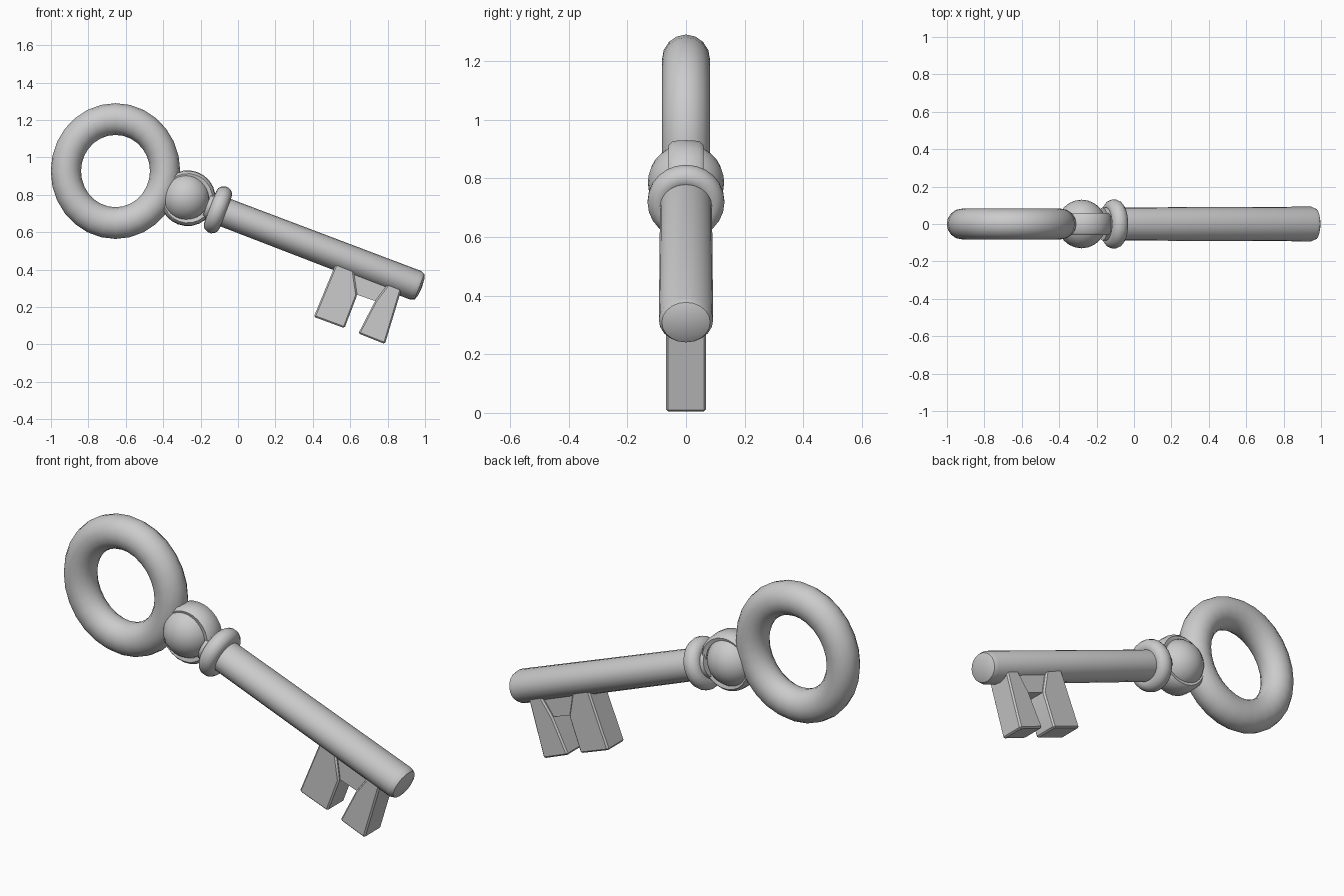
import bpy, bmesh, math
from mathutils import Matrix, Vector

if "Cube" in bpy.data.objects:
    bpy.data.objects.remove(bpy.data.objects["Cube"])

# Key axis frame: local x runs down the shaft, origin at the ball
FRAME = Matrix.Translation((-0.28, 0, 0.786)) @ Matrix.Rotation(math.radians(20.9), 4, 'Y')


def finish(name, bm, matrix, angle=40):
    bmesh.ops.recalc_face_normals(bm, faces=bm.faces)
    me = bpy.data.meshes.new(name)
    bm.to_mesh(me)
    bm.free()
    me.transform(matrix)
    ob = bpy.data.objects.new(name, me)
    bpy.context.collection.objects.link(ob)
    bpy.ops.object.select_all(action='DESELECT')
    ob.select_set(True)
    bpy.context.view_layer.objects.active = ob
    bpy.ops.object.shade_smooth_by_angle(angle=math.radians(angle))
    return ob


def lathe(name, profile, matrix, segs=24, closed=False, angle=40):
    """Revolve (x, radius) points round the local x axis."""
    bm = bmesh.new()
    vs = [bm.verts.new((x, 0, r)) for x, r in profile]
    edges = [bm.edges.new(p) for p in zip(vs, vs[1:])]
    if closed:
        edges.append(bm.edges.new((vs[-1], vs[0])))
    bmesh.ops.spin(bm, geom=vs + edges, axis=(1, 0, 0), cent=(0, 0, 0),
                   angle=2 * math.pi, steps=segs)
    bmesh.ops.remove_doubles(bm, verts=bm.verts, dist=1e-4)
    return finish(name, bm, matrix, angle)


def plate(name, outline, half, bevel=0.008):
    """Extrude an (x, z) outline to both sides of the key plane."""
    bm = bmesh.new()
    face = bm.faces.new([bm.verts.new((x, -half, z)) for x, z in outline])
    ext = bmesh.ops.extrude_face_region(bm, geom=[face])
    moved = [g for g in ext['geom'] if isinstance(g, bmesh.types.BMVert)]
    bmesh.ops.translate(bm, verts=moved, vec=Vector((0, 2 * half, 0)))
    if bevel:
        bmesh.ops.recalc_face_normals(bm, faces=bm.faces)
        bmesh.ops.bevel(bm, geom=list(bm.edges), offset=bevel, segments=1,
                        affect='EDGES')
    return finish(name, bm, FRAME, 30)


def circle(cx, cr, rx, rr, n):
    return [(cx + rx * math.cos(2 * math.pi * i / n),
             cr + rr * math.sin(2 * math.pi * i / n)) for i in range(n)]


side_on = Matrix.Rotation(math.radians(90), 4, 'Z')

# Bow ring
lathe("bow_ring", circle(0, 0.272, 0.082, 0.083, 16),
      Matrix.Translation((-0.655, 0, 0.927)) @ Matrix.Diagonal((0.975, 1, 1.022, 1)) @ side_on,
      segs=28, closed=True, angle=60)

# Ball and the band that holds it
bm = bmesh.new()
bmesh.ops.create_uvsphere(bm, u_segments=24, v_segments=16, radius=0.13)
finish("ball", bm, FRAME, 60)
lathe("ball_band", [(-0.055, 0.112), (-0.06, 0.132), (-0.045, 0.146), (0, 0.149),
                    (0.045, 0.146), (0.06, 0.132), (0.055, 0.112)],
      FRAME @ Matrix.Translation((0.012, 0, 0)) @ side_on, closed=True)

# Rounded collar
lathe("collar", circle(0.185, 0.09, 0.044, 0.042, 14), FRAME, closed=True, angle=60)

# Shaft, slightly wider than tall, with a softened end
lathe("shaft", [(0.12, 0), (0.12, 0.078), (1.315, 0.082), (1.338, 0.073), (1.348, 0.05), (1.352, 0)],
      FRAME @ Matrix.Diagonal((1, 1.13, 1, 1)), segs=20)

# Bit: two teeth joined by a thinner web
plate("tooth_inner", [(0.877, -0.03), (0.868, -0.352), (1.043, -0.35), (1.043, -0.16), (0.97, -0.03)], 0.069)
plate("tooth_outer", [(1.18, -0.03), (1.144, -0.155), (1.122, -0.35), (1.275, -0.352), (1.252, -0.03)], 0.069)
plate("bit_web", [(0.94, -0.03), (1.02, -0.16), (1.16, -0.155), (1.21, -0.03)], 0.055, 0)
